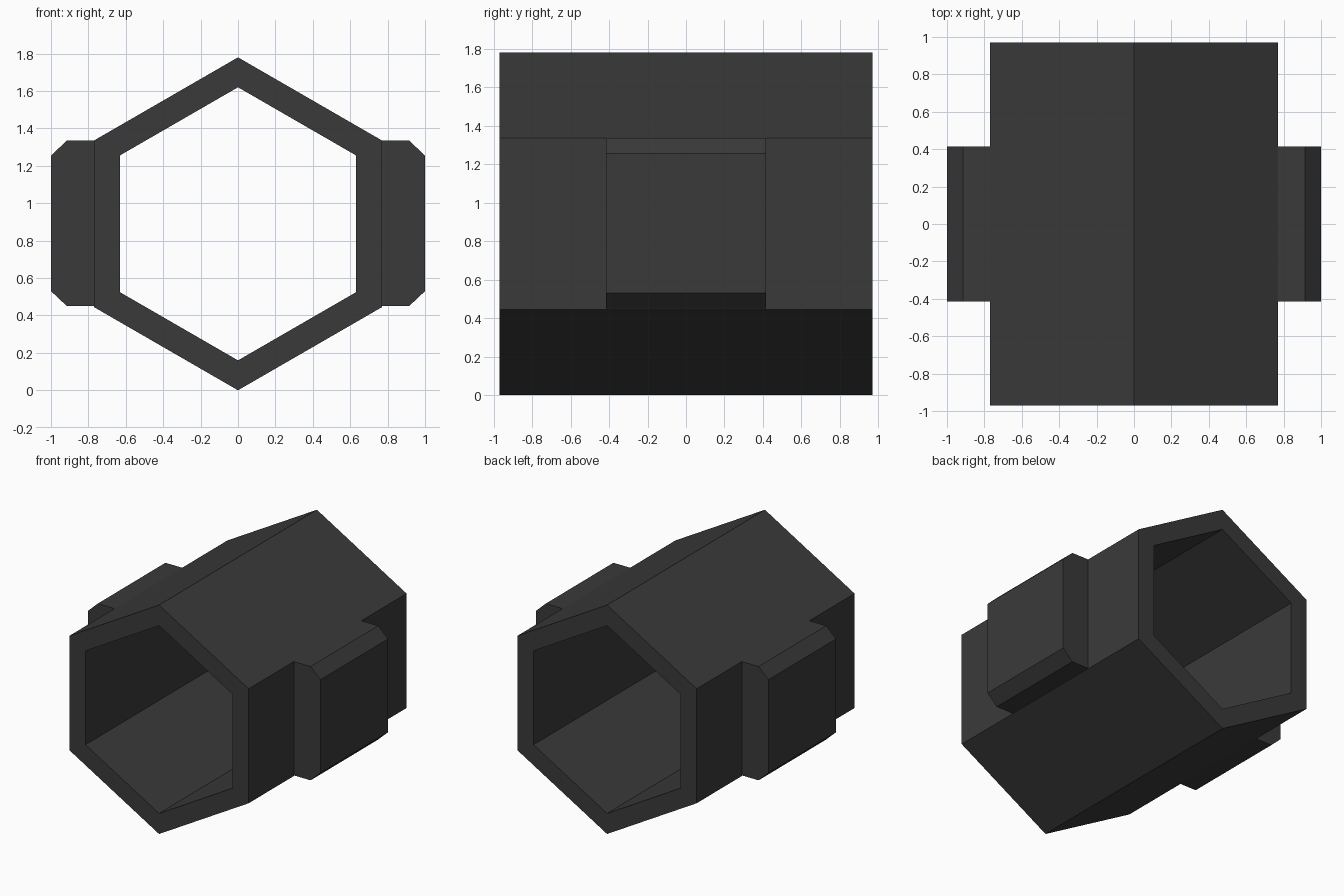
import bpy, bmesh, math

if "Cube" in bpy.data.objects:
    bpy.data.objects.remove(bpy.data.objects["Cube"])

Z_MID = 0.89        # height of the tube axis
HALF_LEN = 0.97     # half the tube length

grey = bpy.data.materials.new("dark_grey")
grey.diffuse_color = (0.042, 0.042, 0.042, 1)
grey.use_nodes = True
grey.node_tree.nodes["Principled BSDF"].inputs["Base Color"].default_value = grey.diffuse_color


def finish(name, bm):
    bmesh.ops.recalc_face_normals(bm, faces=bm.faces[:])
    mesh = bpy.data.meshes.new(name)
    bm.to_mesh(mesh)
    bm.free()
    mesh.materials.append(grey)
    obj = bpy.data.objects.new(name, mesh)
    bpy.context.collection.objects.link(obj)
    return obj


def hex_ring(bm, radius, y):
    angles = [math.radians(90 + 60 * i) for i in range(6)]
    return [bm.verts.new((radius * math.cos(a), y, Z_MID + radius * math.sin(a)))
            for a in angles]


# Hexagonal tube, open at both ends: outer and inner walls joined by end rims
bm = bmesh.new()
rings = [hex_ring(bm, r, y) for r, y in
         ((0.89, -HALF_LEN), (0.89, HALF_LEN), (0.73, HALF_LEN), (0.73, -HALF_LEN))]
for k in range(4):
    a, b = rings[k], rings[(k + 1) % 4]
    for i in range(6):
        j = (i + 1) % 6
        bm.faces.new((a[i], a[j], b[j], b[i]))
finish("hex_tube", bm)

# Chamfered side blocks: profile in x and z, extruded along y
profile = [(0.765, 0.45), (0.915, 0.45), (1.0, 0.53),
           (1.0, 1.255), (0.915, 1.335), (0.765, 1.335)]
for side, label in ((-1, "left"), (1, "right")):
    bm = bmesh.new()
    face = bm.faces.new([bm.verts.new((side * x, -0.415, z)) for x, z in profile])
    out = bmesh.ops.extrude_face_region(bm, geom=[face])
    moved = [g for g in out["geom"] if isinstance(g, bmesh.types.BMVert)]
    bmesh.ops.translate(bm, verts=moved, vec=(0, 0.83, 0))
    finish(label + "_side_block", bm)
